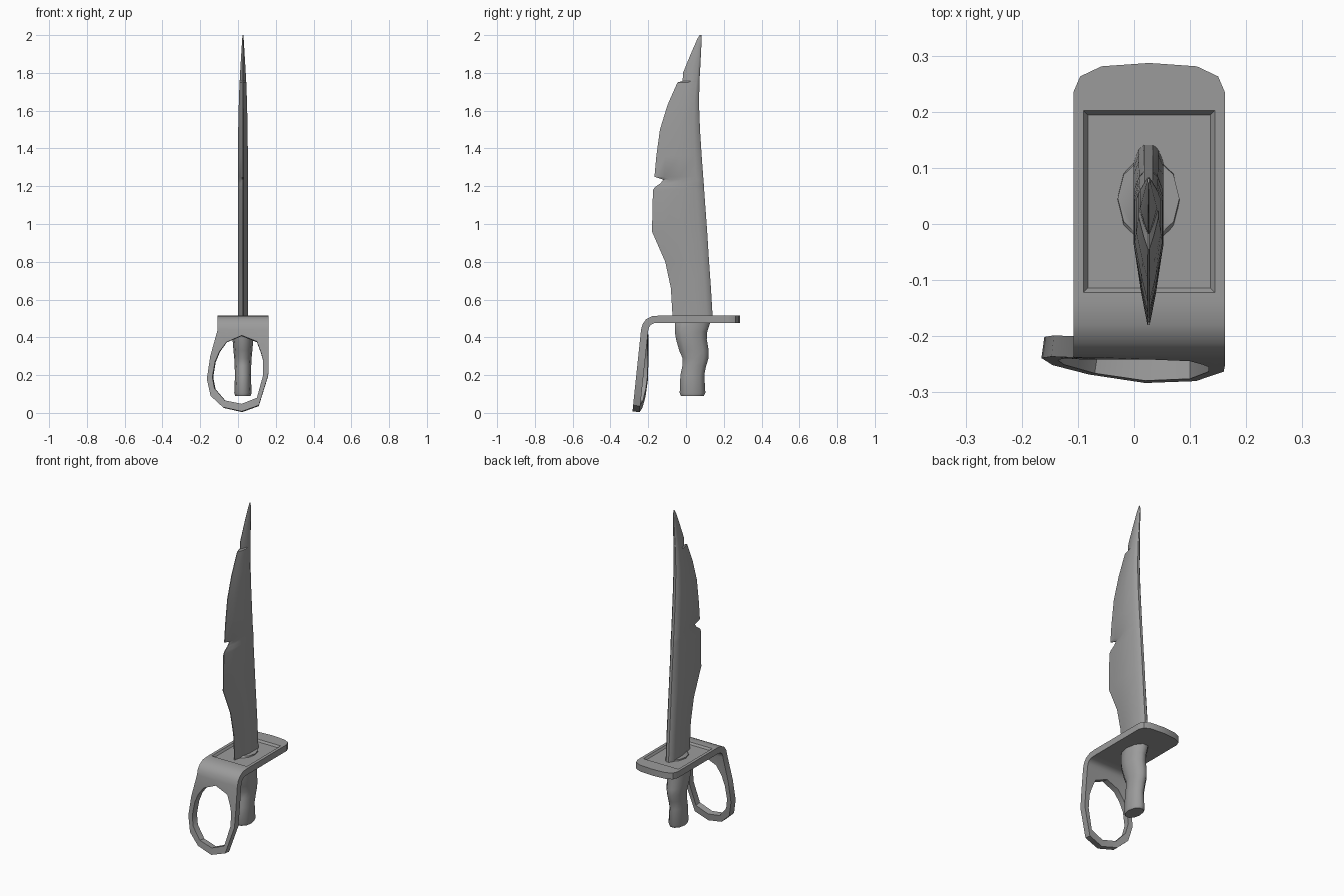
import bpy, bmesh, math
from mathutils import Vector

cube = bpy.data.objects.get("Cube")
if cube:
    bpy.data.objects.remove(cube)

steel = bpy.data.materials.new("grey_steel")
steel.use_nodes = True
GREY = (0.33, 0.33, 0.33, 1)
steel.diffuse_color = GREY
steel.node_tree.nodes["Principled BSDF"].inputs["Base Color"].default_value = GREY
MID = 0.026  # x of the blade and grip axis


def finish(name, bm, angle):
    bmesh.ops.recalc_face_normals(bm, faces=bm.faces[:])
    mesh = bpy.data.meshes.new(name)
    bm.to_mesh(mesh)
    bm.free()
    obj = bpy.data.objects.new(name, mesh)
    mesh.materials.append(steel)
    bpy.context.collection.objects.link(obj)
    bpy.ops.object.select_all(action="DESELECT")
    obj.select_set(True)
    bpy.context.view_layer.objects.active = obj
    bpy.ops.object.shade_smooth_by_angle(angle=math.radians(angle))
    return obj


def loft(name, rings, angle):
    """Skin a stack of equal-length rings and cap both ends."""
    bm = bmesh.new()
    loops = [[bm.verts.new(p) for p in ring] for ring in rings]
    for a, b in zip(loops, loops[1:]):
        for i in range(len(a)):
            j = (i + 1) % len(a)
            bm.faces.new((a[i], a[j], b[j], b[i]))
    bm.faces.new(loops[0])
    bm.faces.new(loops[-1])
    return finish(name, bm, angle)


# Blade: height, cutting edge y, spine y, half thickness
stations = [
    (0.49, -0.07, 0.142, 0.027), (0.66, -0.08, 0.132, 0.027),
    (0.80, -0.11, 0.122, 0.027), (0.96, -0.18, 0.112, 0.027),
    (1.18, -0.175, 0.096, 0.026), (1.195, -0.165, 0.095, 0.026),
    (1.215, -0.135, 0.094, 0.026), (1.235, -0.12, 0.092, 0.026),
    (1.25, -0.167, 0.091, 0.026), (1.36, -0.157, 0.083, 0.026),
    (1.50, -0.138, 0.074, 0.025), (1.63, -0.098, 0.069, 0.022),
    (1.75, -0.045, 0.071, 0.018), (1.757, -0.018, 0.071, 0.017),
    (1.80, -0.016, 0.074, 0.015), (1.90, 0.025, 0.079, 0.009),
    (1.98, 0.06, 0.083, 0.004), (2.0, 0.072, 0.081, 0.002)]
# Half section from cutting edge to spine: depth fraction, thickness fraction
section = [(0, 0.08), (0.2, 0.5), (0.5, 1), (0.85, 1), (0.96, 0.65), (1, 0.3)]
rings = []
for z, edge, spine, half in stations:
    side = [(half * t, edge + (spine - edge) * f) for f, t in section]
    rings.append([(MID + x, y, z) for x, y in side]
                 + [(MID - x, y, z) for x, y in reversed(side)])
loft("blade", rings, 30)

# Grip: height, front y, back y, half width
grip = [(0.09, -0.03, 0.097, 0.041), (0.105, -0.037, 0.106, 0.046),
        (0.2, -0.033, 0.1, 0.042), (0.25, -0.022, 0.11, 0.044),
        (0.29, -0.022, 0.123, 0.046), (0.33, -0.04, 0.124, 0.05),
        (0.39, -0.057, 0.114, 0.055), (0.43, -0.064, 0.117, 0.056),
        (0.48, -0.062, 0.134, 0.056), (0.51, -0.025, 0.117, 0.055)]
SIDES = 10
loft("grip", [[(MID + h * math.cos(math.tau * i / SIDES),
                (a + b) / 2 + (b - a) / 2 * math.sin(math.tau * i / SIDES), z)
               for i in range(SIDES)] for z, a, b, h in grip], 50)

# Guard: plate, bend and knuckle ring as one sheet
bm = bmesh.new()
TOP = 0.515
LEFT, RIGHT = 0.162, -0.108
columns = [RIGHT, -0.06, 0.02, 0.1, LEFT]
bend = [(-0.14, TOP), (-0.18, 0.512), (-0.212, 0.495), (-0.23, 0.47), (-0.238, 0.44)]
rows = [[bm.verts.new((x, y, z)) for x in columns] for y, z in bend]
for a, b in zip(rows, rows[1:]):
    for i in range(len(columns) - 1):
        bm.faces.new((a[i], b[i], b[i + 1], a[i + 1]))

# Flat plate with a rounded back end
corners = [bm.verts.new((x, 0.22, TOP)) for x in (LEFT, RIGHT)]
bm.faces.new(rows[0] + corners)
end = [(0.162, 0.235), (0.15, 0.263), (0.112, 0.281), (0.027, 0.287),
       (-0.058, 0.281), (-0.096, 0.263), (-0.108, 0.235)]
bm.faces.new([corners[0]] + [bm.verts.new((x, y, TOP)) for x, y in end] + [corners[1]])


def ring_vert(x, z):
    """Point on the ring's leaning, slightly curled outer surface."""
    drop = 0.44 - z
    curl = 0.16 * max(0, -x) * max(0, min(1, drop / 0.2))
    return bm.verts.new((x, -0.238 - 0.105 * drop + curl, z))


# Knuckle ring between an outer and an inner outline
outer = rows[-1] + [ring_vert(x, z) for x, z in (
    (0.162, 0.3), (0.16, 0.2), (0.11, 0.04), (0.02, 0.008), (-0.08, 0.03),
    (-0.145, 0.09), (-0.165, 0.18), (-0.147, 0.3))]
inner = [ring_vert(x, z) for x, z in (
    (-0.098, 0.325), (-0.06, 0.375), (0.02, 0.41), (0.1, 0.378), (0.122, 0.32),
    (0.133, 0.28), (0.133, 0.2), (0.1, 0.08), (0.02, 0.048), (-0.07, 0.066),
    (-0.125, 0.13), (-0.136, 0.19), (-0.122, 0.27))]
for i in range(len(outer)):
    j = (i + 1) % len(outer)
    bm.faces.new((outer[i], inner[i], inner[j], outer[j]))

# Thicken inwards
bm.normal_update()
bmesh.ops.recalc_face_normals(bm, faces=bm.faces[:])
plate = max(bm.faces, key=lambda f: f.calc_area())
if plate.normal.z < 0:
    bmesh.ops.reverse_faces(bm, faces=bm.faces[:])
bm.normal_update()
THICK = 0.038
sheet = bm.faces[:]
shift = {v: v.normal * THICK * v.calc_shell_factor() for v in bm.verts}
back = {v: bm.verts.new(v.co - d) for v, d in shift.items()}
rim = [e for e in bm.edges if e.is_boundary]
for f in sheet:
    bm.faces.new([back[v] for v in reversed(f.verts)])
for e in rim:
    a, b = e.verts
    bm.faces.new((a, b, back[b], back[a]))

# Shallow recess in the top of the plate
bm.normal_update()
bmesh.ops.inset_region(bm, faces=[plate], thickness=0.018, use_even_offset=True)
bmesh.ops.inset_region(bm, faces=[plate], thickness=0.008, depth=-0.012,
                       use_even_offset=True)
finish("guard", bm, 35)
